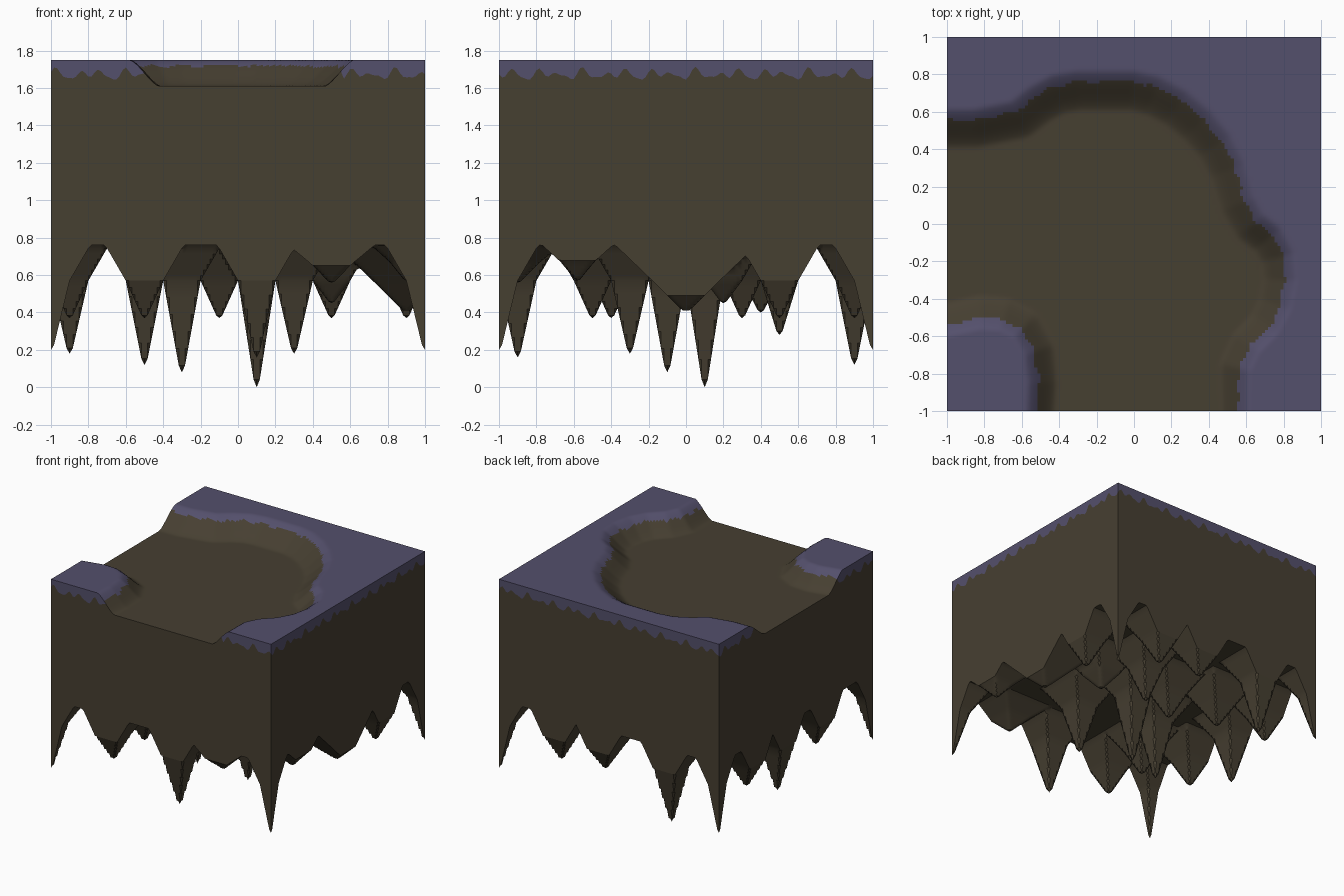
import bpy, bmesh, math

if "Cube" in bpy.data.objects:
    bpy.data.objects.remove(bpy.data.objects["Cube"])

N = 120                      # grid cells per side
TOP, FLOOR, ROOF = 1.75, 1.61, 0.76


def material(name, rgb):
    m = bpy.data.materials.new(name)
    m.diffuse_color = (*rgb, 1)
    m.use_nodes = True
    m.node_tree.nodes["Principled BSDF"].inputs["Base Color"].default_value = m.diffuse_color
    return m


MATS = [material("brown_rock", (0.062, 0.050, 0.031)),
        material("purple_crust", (0.088, 0.079, 0.149))]

# Outline of the sunken path, running off the left and front sides
PATH = [(-1.4, .55), (-.85, .555), (-.63, .60), (-.53, .68), (-.42, .74), (-.3, .76),
        (0, .76), (.12, .73), (.25, .66), (.37, .56), (.47, .44), (.54, .30), (.59, .12),
        (.65, .01), (.74, -.06), (.80, -.17), (.81, -.30), (.78, -.44), (.72, -.55),
        (.62, -.65), (.56, -.77), (.55, -1.4), (-.53, -1.4), (-.51, -.85), (-.53, -.68),
        (-.60, -.56), (-.70, -.51), (-.82, -.50), (-1, -.54), (-1.4, -.54)]

# Hanging spikes: x, y, tip height, width factor
SPIKES = [(sx, sy, .20, 1) for sx in (-1, 1) for sy in (-1, 1)] + [
    (.1, .1, 0, 1), (-.3, -.1, .08, 1), (.3, -.3, .18, 1), (-.5, -.5, .37, 1),
    (.1, -.9, .16, 1), (-.5, -.9, .37, 1), (.5, -.9, .56, 1.1),
    (-.9, -.4, .37, 1), (-.9, .1, .18, 1), (-.9, .5, .37, 1),
    (-.5, .9, .12, 1), (.5, .9, .37, 1), (.1, .9, .40, 1),
    (.9, .5, .37, 1), (.9, 0, .41, 1.8), (.9, -.58, .57, .9),
    (.3, .5, .28, 1), (-.1, .3, .37, 1), (-.5, .4, .40, 1), (.5, .2, .45, 1)]


def path_distance(x, y):
    """Signed distance to the path outline, negative inside."""
    best, inside = 9.0, False
    for (ax, ay), (bx, by) in zip(PATH, PATH[1:] + PATH[:1]):
        dx, dy = bx - ax, by - ay
        t = max(0, min(1, ((x - ax) * dx + (y - ay) * dy) / (dx * dx + dy * dy)))
        best = min(best, math.hypot(x - ax - t * dx, y - ay - t * dy))
        if (ay > y) != (by > y) and x < ax + (y - ay) * dx / dy:
            inside = not inside
    return -best if inside else best


def top_height(x, y):
    inner, outer = 0.13 + 0.04 * y, 0.06
    t = max(0, min(1, (path_distance(x, y) + inner) / (inner + outer)))
    t = 0.5 * t + 0.5 * t * t * (3 - 2 * t)
    return FLOOR + (TOP - FLOOR) * t


def spike_height(x, y):
    z = ROOF
    for sx, sy, tip, w in SPIKES:
        r = max(abs(x - sx), abs(y - sy)) / w
        mid = max(.57, tip + .1)
        if r < .1:
            h = tip + (mid - tip) * max(0, r - .01) / .09
        else:
            h = mid + (ROOF - mid) * (r - .1) / .11
        z = min(z, h)
    return z


def coord(i):
    return -1 + 2 * i / N


def finish(bm, name):
    bm.normal_update()
    me = bpy.data.meshes.new(name)
    for m in MATS:
        me.materials.append(m)
    for f in bm.faces:
        f.smooth = True
    bm.to_mesh(me)
    bm.free()
    me.set_sharp_from_angle(angle=math.radians(35))
    ob = bpy.data.objects.new(name, me)
    bpy.context.collection.objects.link(ob)


def sheet(name, height, flip, rule):
    """Square height-field sheet, coloured by a rule on the face centre."""
    bm = bmesh.new()
    v = [[bm.verts.new((coord(i), coord(j), height(coord(i), coord(j))))
          for j in range(N + 1)] for i in range(N + 1)]
    for i in range(N):
        for j in range(N):
            q = [v[i][j], v[i + 1][j], v[i + 1][j + 1], v[i][j + 1]]
            f = bm.faces.new(q[::-1] if flip else q)
            f.material_index = rule(coord(i + .5), coord(j + .5))
    finish(bm, name)


def crust_rule(x, y):
    jag = .008 * math.sin(38 * x + 9 * y) * math.sin(41 * y - 7 * x)
    return 1 if path_distance(x, y) > jag else 0


# Ground and spiky underside
sheet("ground_top", top_height, False, crust_rule)
sheet("hanging_spikes", spike_height, True, lambda x, y: 0)

# Side walls with a ragged crust band along the top
ring = ([(coord(i), -1) for i in range(N)] + [(1, coord(i)) for i in range(N)] +
        [(-coord(i), 1) for i in range(N)] + [(-1, -coord(i)) for i in range(N)])
bm = bmesh.new()
cols = []
for k, (x, y) in enumerate(ring):
    s = k * 2 / N
    top = top_height(x, y)
    band = 1.672 + .018 * math.sin(52 * s) + .014 * math.sin(31 * s + 1) + .01 * math.sin(83 * s)
    if not crust_rule(x, y):
        band = top - .0005
    band = min(band, top - .0005)
    cols.append([bm.verts.new((x, y, z)) for z in (spike_height(x, y), band, top)])
for a, b in zip(cols, cols[1:] + cols[:1]):
    for level in (0, 1):
        f = bm.faces.new((a[level], b[level], b[level + 1], a[level + 1]))
        thick = max(c[2].co.z - c[1].co.z for c in (a, b))
        f.material_index = 1 if level == 1 and thick > .002 else 0
finish(bm, "side_walls")
